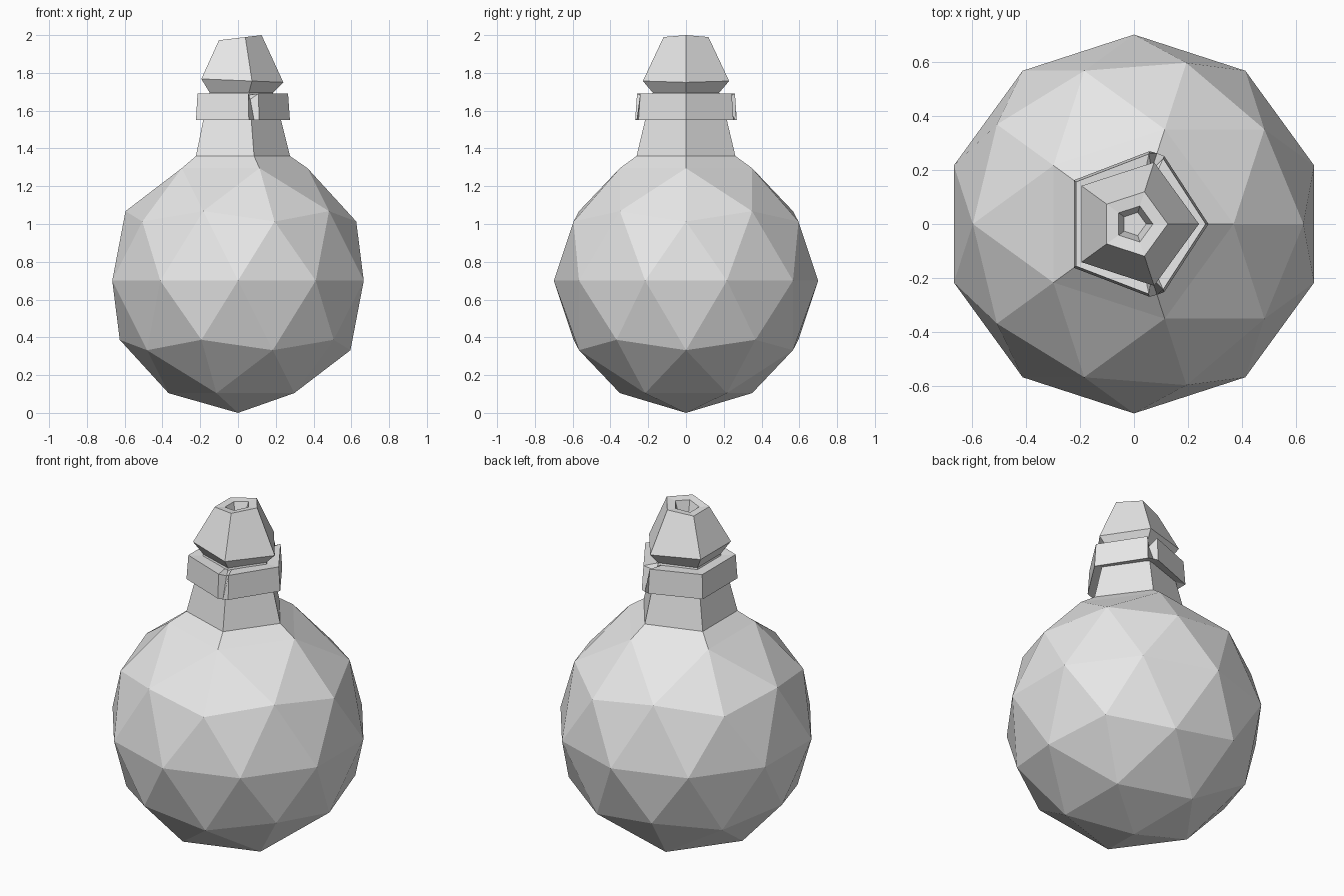
import bpy, bmesh
from math import sin, cos, atan2, radians, tau

if "Cube" in bpy.data.objects:
    bpy.data.objects.remove(bpy.data.objects["Cube"], do_unlink=True)

grey = bpy.data.materials.new("plain grey")
grey.use_nodes = True
colour = (0.8, 0.8, 0.8, 1)
grey.diffuse_color = colour
grey.node_tree.nodes["Principled BSDF"].inputs["Base Color"].default_value = colour


def finish(bm, name):
    """Turn the mesh into a flat shaded grey object."""
    bmesh.ops.recalc_face_normals(bm, faces=bm.faces)
    mesh = bpy.data.meshes.new(name)
    bm.to_mesh(mesh)
    bm.free()
    mesh.materials.append(grey)
    bpy.context.collection.objects.link(bpy.data.objects.new(name, mesh))


def five_ring(bm, radius, z, tilt=0):
    """Pentagon with a corner at +x; tilt raises the +x side."""
    angles = [i * tau / 5 for i in range(5)]
    return [bm.verts.new((radius * cos(a), radius * sin(a), z + tilt * cos(a)))
            for a in angles]


def bridge(bm, low, high):
    n = len(low)
    for i in range(n):
        j = (i + 1) % n
        bm.faces.new((low[i], low[j], high[j], high[i]))


# Round faceted body, opened at the top and drawn up into a neck
bm = bmesh.new()
bmesh.ops.create_icosphere(bm, subdivisions=2, radius=0.7)
bmesh.ops.translate(bm, verts=bm.verts, vec=(0, 0, 0.7))
pole = max(bm.verts, key=lambda v: v.co.z)
rim = [e.other_vert(pole) for e in pole.link_edges]
rim.sort(key=lambda v: (atan2(v.co.y, v.co.x) + 0.1) % tau)
bmesh.ops.delete(bm, geom=[pole], context='VERTS')
for radius, z in ((0.275, 1.36), (0.225, 1.56)):
    ring = five_ring(bm, radius, z)
    bridge(bm, rim, ring)
    rim = ring
finish(bm, "body_and_neck")

# Tapered stopper with a groove below and a small hollow on top
bm = bmesh.new()
profile = ((0.225, 1.56, 0), (0.185, 1.695, 0), (0.24, 1.76, -0.01),
           (0.125, 1.985, 0.015), (0.07, 1.98, 0.01), (0.045, 1.91, 0))
rings = [five_ring(bm, *p) for p in profile]
for low, high in zip(rings, rings[1:]):
    bridge(bm, low, high)
bm.faces.new(rings[-1])
finish(bm, "stopper")

# Collar around the neck, notched at the front and back corners
bm = bmesh.new()
columns = []
for degrees in (0, 66, 72, 78, 144, 216, 282, 288, 294):
    notch = degrees in (72, 288)
    a = radians(degrees)
    top = 0.21 if notch else 0.265
    section = ((0.2, 1.57), (0.275, 1.55), (top, 1.66 if notch else 1.69),
               (0.18, 1.685))
    columns.append([bm.verts.new((r * cos(a), r * sin(a), z)) for r, z in section])
for left, right in zip(columns, columns[1:] + columns[:1]):
    bridge(bm, left, right)
finish(bm, "collar")
